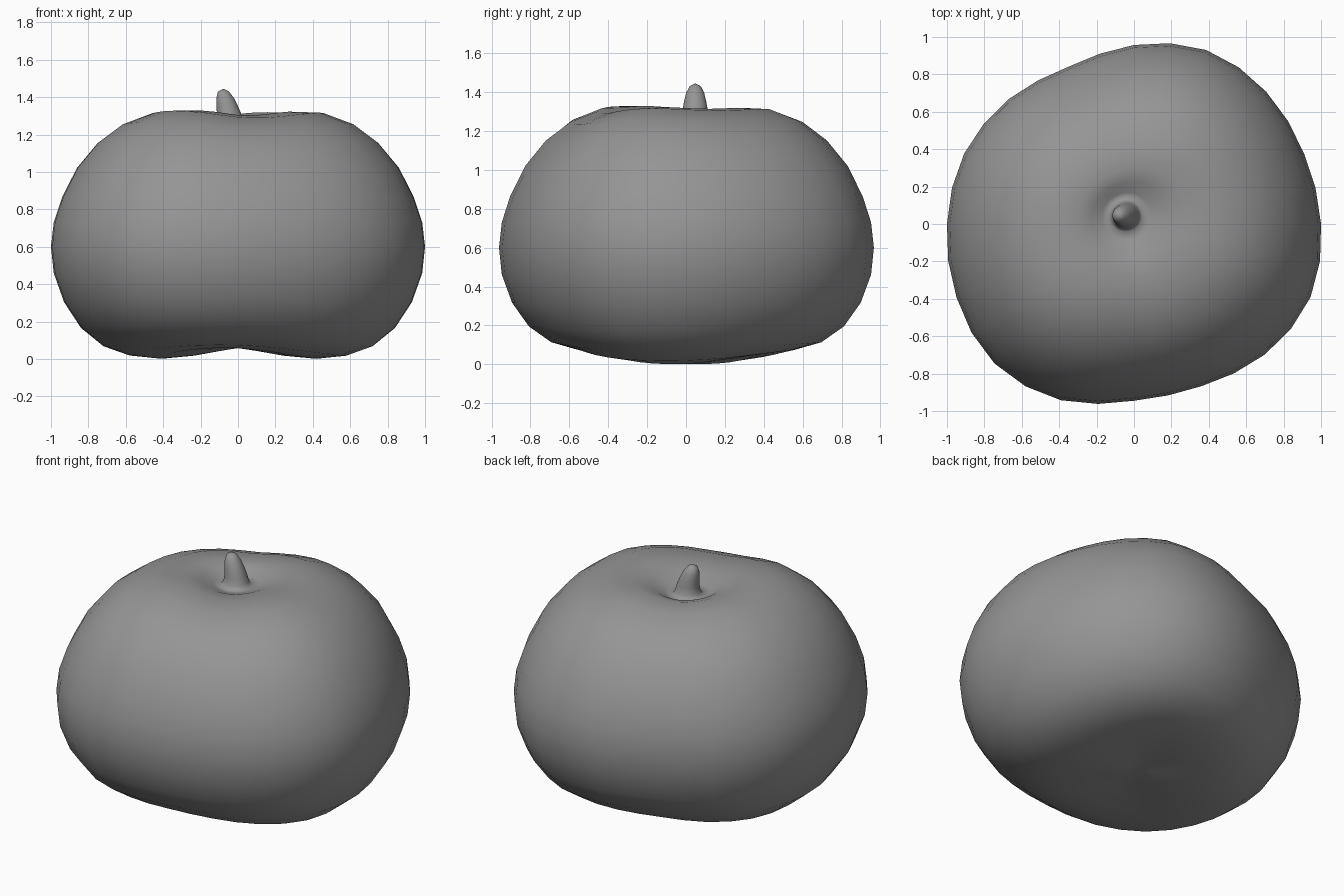
import bpy
import bmesh
from math import sin, cos, pi, radians
from mathutils import Vector

cube = bpy.data.objects.get("Cube")
if cube:
    bpy.data.objects.remove(cube)

SIDES = 32
STEM_X, STEM_Y = -0.045, 0.047

# Lumpy outline: radius at every other side, counter-clockwise from +x
OUTLINE = [1.0, .984, 1.0, 1.007, .957, .911, .946, .983,
           1.0, 1.027, 1.055, 1.02, .945, .939, .988, 1.022]

# Body half-section from underside to stem dimple: (radius, height)
BODY = [(.1, .052), (.25, .038), (.42, .03), (.58, .046), (.72, .09),
        (.84, .18), (.93, .31), (.985, .46), (1, .6), (.985, .73),
        (.94, .865), (.86, 1.02), (.75, 1.15), (.62, 1.245), (.46, 1.304),
        (.3, 1.313), (.2, 1.29), (.13, 1.255)]
# Stem half-section from its flared foot to just below the tip
STEM = [(.09, 1.245), (.073, 1.27), (.065, 1.31), (.058, 1.35),
        (.047, 1.395), (.029, 1.43)]


def outline(i):
    """Radius at side i, curving smoothly between the listed radii."""
    n, k = len(OUTLINE), i // 2
    a, b, c, d = (OUTLINE[(k + j) % n] for j in (-1, 0, 1, 2))
    return b if i % 2 == 0 else (9 * (b + c) - a - d) / 16


def ring_point(r, z, i):
    angle = 2 * pi * i / SIDES
    lump = outline(i)
    near_stem = max(0, 1 - r / .35) if z > 1 else 0
    spread = r * (1 + (lump - 1) * (1 - near_stem))
    # Lobes swell the crown; a shallow trough crosses the underside
    swell = sin(pi * min(r, 1)) * (1 - near_stem)
    if z > .6:
        z += .025 * swell * (lump - .98) / .08
    else:
        z -= .03 * swell * cos(2 * angle + radians(20))
    shift = min(1, near_stem * 1.4)
    lean = -.25 * max(0, z - 1.3) if r < .1 else 0
    return Vector((spread * cos(angle) + STEM_X * shift + lean,
                   spread * sin(angle) + STEM_Y * shift, z))


# Body and stem form one continuous skin
bm = bmesh.new()
rings = [[bm.verts.new(ring_point(r, z, i)) for i in range(SIDES)]
         for r, z in BODY + STEM]
base = bm.verts.new((0, 0, .058))
tip = bm.verts.new((STEM_X - .033, STEM_Y, 1.445))
for i in range(SIDES):
    j = (i + 1) % SIDES
    for low, high in zip(rings, rings[1:]):
        bm.faces.new((low[i], low[j], high[j], high[i]))
    bm.faces.new((base, rings[0][j], rings[0][i]))
    bm.faces.new((tip, rings[-1][i], rings[-1][j]))
bmesh.ops.recalc_face_normals(bm, faces=bm.faces)
for face in bm.faces:
    face.smooth = True

mesh = bpy.data.meshes.new("fruit_with_stem")
bm.to_mesh(mesh)
bm.free()
fruit = bpy.data.objects.new("fruit_with_stem", mesh)
bpy.context.collection.objects.link(fruit)

# Plain grey surface
grey = bpy.data.materials.new("mid_grey")
grey.use_nodes = True
grey.diffuse_color = (.3, .3, .3, 1)
grey.node_tree.nodes["Principled BSDF"].inputs["Base Color"].default_value = (.3, .3, .3, 1)
mesh.materials.append(grey)
